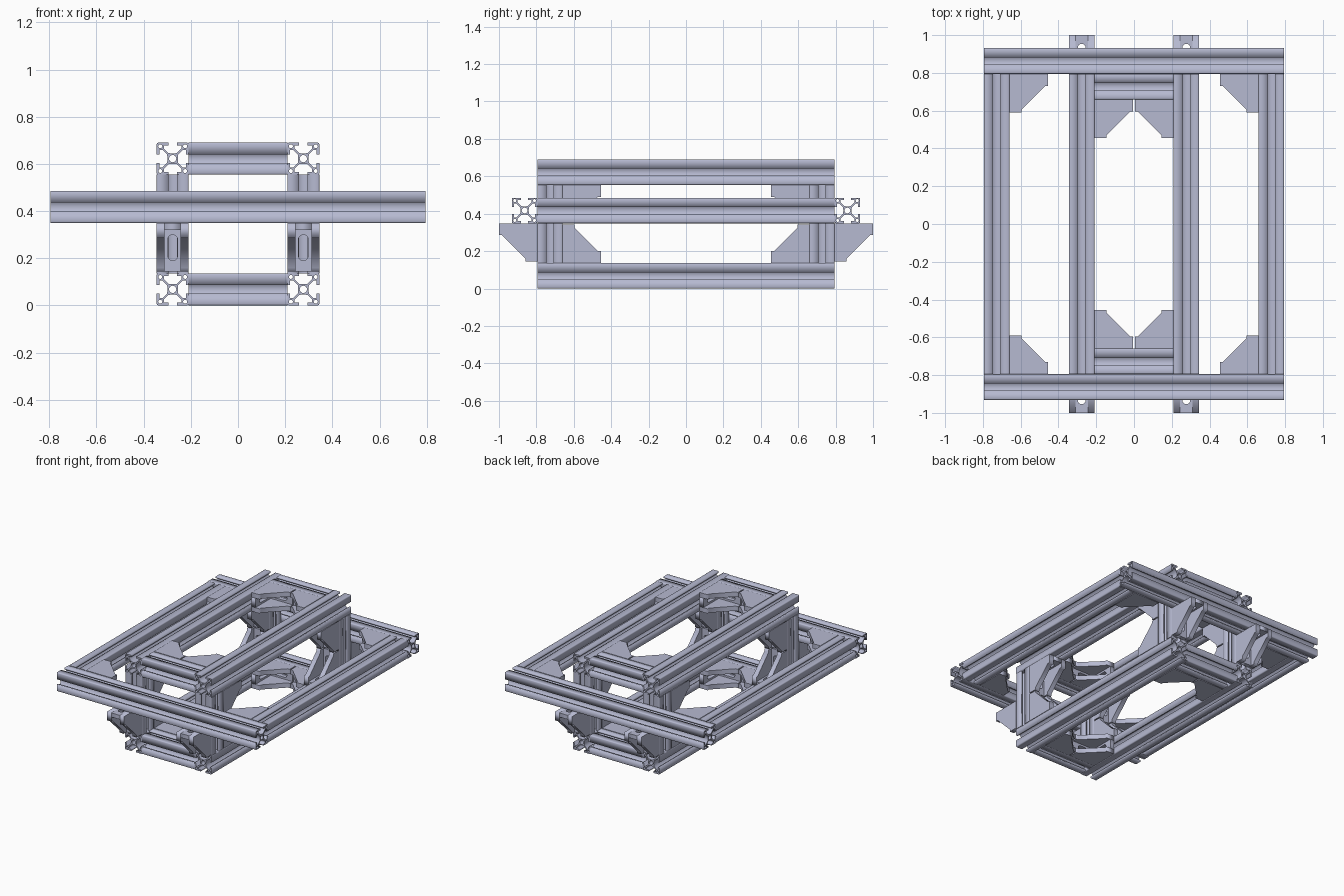
import bpy, bmesh
from math import cos, sin, pi
from mathutils import Matrix, Vector

cube = bpy.data.objects.get("Cube")
if cube:
    bpy.data.objects.remove(cube)

W = 0.136            # extrusion width
MM = W / 30          # profiles are drawn on a 30 unit square
HALF = 0.795         # half length of the long beams
RAIL_X = 0.277       # rail and post centre line
POST_Y = HALF - W / 2
LOW, MID, TOP = W / 2, 0.417, 0.69 - W / 2
ARM = 0.205 / MM     # bracket arm length

metal = bpy.data.materials.new("blue_grey_metal")
metal.use_nodes = True
colour = (0.47, 0.49, 0.64, 1)
metal.diffuse_color = colour
metal.node_tree.nodes["Principled BSDF"].inputs["Base Color"].default_value = colour


def circle(cx, cy, r, n=16):
    return [(cx + r * cos(2 * pi * i / n), cy + r * sin(2 * pi * i / n)) for i in range(n)]


def prism(loops, depth):
    """Fill outlines (inner loops become holes) and extrude along z, centred."""
    curve = bpy.data.curves.new("outline", 'CURVE')
    curve.dimensions = '2D'
    curve.fill_mode = 'BOTH'
    curve.extrude = depth / 2
    for loop in loops:
        spline = curve.splines.new('POLY')
        spline.points.add(len(loop) - 1)
        for point, (x, y) in zip(spline.points, loop):
            point.co = (x, y, 0, 1)
        spline.use_cyclic_u = True
    ob = bpy.data.objects.new("outline", curve)
    bpy.context.collection.objects.link(ob)
    bpy.context.view_layer.update()
    mesh = bpy.data.meshes.new_from_object(ob.evaluated_get(bpy.context.evaluated_depsgraph_get()))
    bpy.data.objects.remove(ob)
    bpy.data.curves.remove(curve)
    return mesh


def join(pieces, name):
    """Combine (mesh, matrix) pieces into one clean mesh at model scale."""
    bm = bmesh.new()
    for mesh, matrix in pieces:
        mesh.transform(matrix)
        bm.from_mesh(mesh)
        bpy.data.meshes.remove(mesh)
    bmesh.ops.remove_doubles(bm, verts=bm.verts, dist=0.001)
    bmesh.ops.recalc_face_normals(bm, faces=bm.faces)
    bmesh.ops.scale(bm, vec=(MM, MM, MM), verts=bm.verts)
    result = bpy.data.meshes.new(name)
    bm.to_mesh(result)
    bm.free()
    result.materials.append(metal)
    return result


def place(name, mesh, matrix):
    ob = bpy.data.objects.new(name, mesh)
    bpy.context.collection.objects.link(ob)
    ob.matrix_world = matrix
    return ob


# Slotted extrusion section: one half side, mirrored, then turned four times
half_side = [(0, 4.8), (3.8, 5.2), (8.25, 9.65), (8.25, 12.4), (4.1, 12.4),
             (4.1, 15), (13.6, 15), (14.6, 14.6)]
side = [(-x, y) for x, y in half_side[:0:-1]] + half_side[:-1]
section = []
for turn in range(4):
    for x, y in side:
        for _ in range(turn):
            x, y = y, -x
        section.append((x, y))
bores = [circle(0, 0, 3.4)] + [circle(x, y, 1.9, 10) for x in (-11.6, 11.6) for y in (-11.6, 11.6)]


def beam_mesh(length, name):
    return join([(prism([section] + bores, length / MM), Matrix())], name)


def beam(name, mesh, centre, axis):
    turn = Vector(axis).to_track_quat('Z', 'Y').to_matrix().to_4x4()
    return place(name, mesh, Matrix.Translation(centre) @ turn)


long_beam = beam_mesh(2 * HALF, "long_beam")
cross_beam = beam_mesh(2 * RAIL_X - W, "cross_beam")
post_beam = beam_mesh(0.69 - 2 * W, "post_beam")

for s, end in ((-1, "front"), (1, "back")):
    beam(end + "_middle_beam", long_beam, (0, s * (HALF + W / 2), MID), (1, 0, 0))
    for z, level in ((LOW, "lower"), (TOP, "upper")):
        beam(f"{end}_{level}_cross_beam", cross_beam, (0, s * POST_Y, z), (1, 0, 0))
for s, hand in ((-1, "right"), (1, "left")):
    beam(hand + "_middle_beam", long_beam, (s * (HALF - W / 2), 0, MID), (0, 1, 0))
    for z, level in ((LOW, "lower"), (TOP, "upper")):
        beam(f"{hand}_{level}_rail", long_beam, (s * RAIL_X, 0, z), (0, 1, 0))
    for t, end in ((-1, "front"), (1, "back")):
        beam(f"{end}_{hand}_post", post_beam, (s * RAIL_X, t * POST_Y, 0.345), (0, 0, 1))

# Corner bracket: two slotted arms between two sloped cheeks
TIP, STEP, CHEEK, THICK = 14, 3.4, 7.5, 6.6
cheek = [(0, 0), (ARM, 0), (ARM, TIP), (ARM - STEP, TIP),
         (TIP, ARM - STEP), (TIP, ARM), (0, ARM)]
inner = 15 - CHEEK


def arm(start):
    plate = [(start, -inner), (ARM, -inner), (ARM, inner), (start, inner)]
    slot = [(x + (7.5 if x > 0 else -7.5) + 23, y) for x, y in
            [(4.6 * cos(pi * (i + 0.5) / 8), 4.6 * sin(pi * (i + 0.5) / 8)) for i in range(16)]]
    return prism([plate, slot], THICK)


def axes(a, b, c, origin=(0, 0, 0)):
    turn = Matrix((a, b, c)).transposed().to_4x4()
    return Matrix.Translation(origin) @ turn


X, Y, Z = Vector((1, 0, 0)), Vector((0, 1, 0)), Vector((0, 0, 1))
bracket_mesh = join(
    [(prism([cheek], CHEEK), Matrix.Translation((0, 0, s * (15 - CHEEK / 2)))) for s in (-1, 1)]
    + [(arm(0), axes(X, -Z, Y, (0, THICK / 2, 0))),
       (arm(THICK), axes(Y, Z, X, (THICK / 2, 0, 0)))], "corner_bracket")


def bracket(name, corner, a, b):
    """Seat a bracket in a corner with its arms along a and b."""
    place(name, bracket_mesh, axes(a, b, a.cross(b), corner))


for s, hand in ((-1, "right"), (1, "left")):
    for t, end in ((-1, "front"), (1, "back")):
        tag = f"{end}_{hand}"
        inner_y = t * (HALF - W)
        bracket(tag + "_middle_bracket", (s * (HALF - W), t * HALF, MID), -s * X, -t * Y)
        bracket(tag + "_outer_bracket", (s * RAIL_X, t * HALF, MID - W / 2), t * Y, -Z)
        bracket(tag + "_lower_post_bracket", (s * RAIL_X, inner_y, W), -t * Y, Z)
        bracket(tag + "_upper_post_bracket", (s * RAIL_X, inner_y, 0.69 - W), -t * Y, -Z)
        for z, level in ((LOW, "lower"), (TOP, "upper")):
            bracket(f"{tag}_{level}_frame_bracket", (s * (RAIL_X - W / 2), inner_y, z),
                    -s * X, -t * Y)
